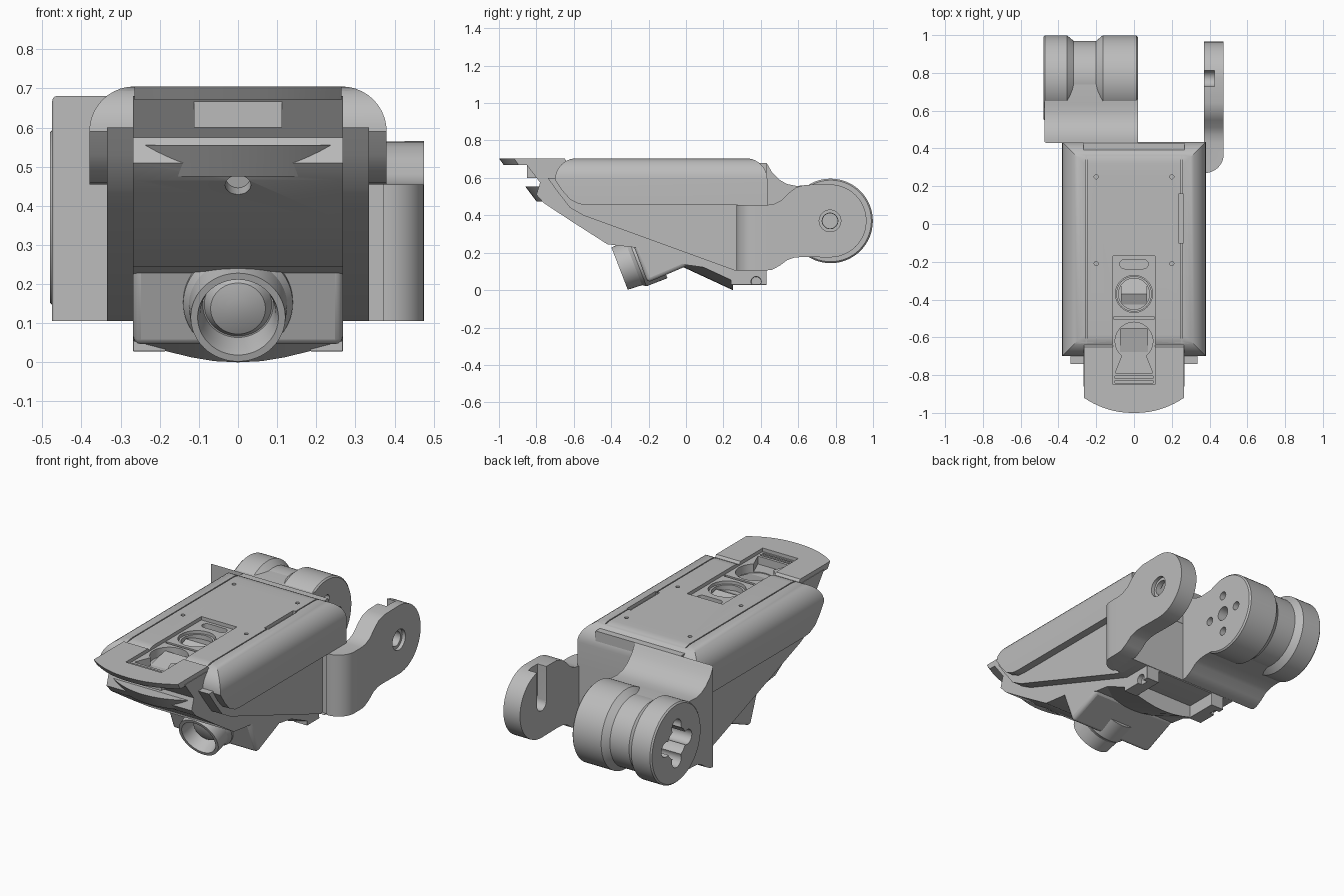
import bpy, bmesh
from math import sin, cos, pi, radians
from mathutils import Vector

if "Cube" in bpy.data.objects:
    bpy.data.objects.remove(bpy.data.objects["Cube"])

grey = bpy.data.materials.new("plain grey")
grey.use_nodes = True
grey.diffuse_color = (0.5, 0.5, 0.5, 1)
grey.node_tree.nodes["Principled BSDF"].inputs["Base Color"].default_value = (0.5, 0.5, 0.5, 1)


def finish(name, bm):
    bmesh.ops.recalc_face_normals(bm, faces=bm.faces)
    mesh = bpy.data.meshes.new(name)
    bm.to_mesh(mesh)
    bm.free()
    mesh.materials.append(grey)
    ob = bpy.data.objects.new(name, mesh)
    bpy.context.collection.objects.link(ob)
    return ob


def prism(name, profile, a, b, axis="x", round_if=None, radius=0.1, shift=None):
    """Extrude a 2D profile along an axis; optionally round chosen edges."""
    place = {"x": lambda p, t: (t, p[0], p[1]),
             "y": lambda p, t: (p[0], t, p[1]),
             "z": lambda p, t: (p[0], p[1], t)}[axis]
    bm = bmesh.new()
    ends = [[bm.verts.new(place(p, t)) for p in profile] for t in (a, b)]
    n = len(profile)
    for ring in ends:
        bm.faces.new(ring)
    for i in range(n):
        j = (i + 1) % n
        bm.faces.new((ends[0][i], ends[0][j], ends[1][j], ends[1][i]))
    if shift:
        bmesh.ops.translate(bm, verts=ends[0], vec=shift)
    bmesh.ops.recalc_face_normals(bm, faces=bm.faces)
    if round_if:
        edges = [e for e in bm.edges if all(round_if(v.co) for v in e.verts)]
        bmesh.ops.bevel(bm, geom=edges, offset=radius, segments=10, profile=0.5,
                        affect="EDGES", clamp_overlap=True)
    return finish(name, bm)


def box(name, x, y, z):
    return prism(name, [(y[0], z[0]), (y[1], z[0]), (y[1], z[1]), (y[0], z[1])], *x)


def lathe(name, profile, origin, direction, sides=48):
    """Solid of revolution from (distance along axis, radius) pairs."""
    bm = bmesh.new()
    turn = Vector(direction).to_track_quat("Z", "Y")
    rings = [[bm.verts.new(turn @ Vector((r * cos(2 * pi * k / sides), r * sin(2 * pi * k / sides), d))
                           + Vector(origin)) for k in range(sides)] for d, r in profile]
    bm.faces.new(rings[0])
    bm.faces.new(rings[-1])
    for low, high in zip(rings, rings[1:]):
        for k in range(sides):
            m = (k + 1) % sides
            bm.faces.new((low[k], low[m], high[m], high[k]))
    return finish(name, bm)


def rod(origin, direction, radius, length, sides=24):
    return lathe("cutter", [(0, radius), (length, radius)], origin, direction, sides)


def cut(target, *cutters):
    for c in cutters:
        mod = target.modifiers.new("cut", "BOOLEAN")
        mod.operation, mod.solver, mod.object = "DIFFERENCE", "EXACT", c
        bpy.context.view_layer.objects.active = target
        bpy.ops.object.modifier_apply(modifier=mod.name)
        bpy.data.objects.remove(c)


def soften(ob, width):
    mod = ob.modifiers.new("soft edges", "BEVEL")
    mod.width, mod.segments, mod.limit_method = width, 3, "ANGLE"
    mod.angle_limit = radians(40)


def arc(cx, cy, r, start, end, n=24):
    return [(cx + r * cos(radians(start + (end - start) * i / n)),
             cy + r * sin(radians(start + (end - start) * i / n))) for i in range(n + 1)]


# Upper cover with big rounded shoulders
cover = prism("upper_cover",
              [(-0.7, 0.705), (-0.7, 0.59), (-0.66, 0.53), (-0.62, 0.485), (-0.57, 0.46),
               (-0.52, 0.455), (0.435, 0.455), (0.435, 0.705)], -0.38, 0.38,
              round_if=lambda c: abs(c.x) > 0.37 and c.z > 0.7, radius=0.119)

# Wedge shaped side housing
prism("side_housing",
      [(-0.74, 0.6), (-0.69, 0.53), (-0.62, 0.44), (-0.55, 0.40), (0.26, 0.105),
       (0.433, 0.105), (0.433, 0.5), (-0.6, 0.6)], -0.335, 0.335)

# Central body with the sloping front
body = prism("central_body",
             [(-0.86, 0.68), (-0.78, 0.575), (-0.8, 0.51), (-0.76, 0.465), (-0.6, 0.36),
              (-0.42, 0.245), (-0.25, 0.225), (0.0, 0.135), (0.25, 0.1), (0.43, 0.1),
              (0.43, 0.68)], -0.268, 0.268)
cut(body, rod((0, -0.85, 0.42), (0, 1, 0.3), 0.033, 0.2))

# Nose lip with curved front edge, and the bumper below it
lip = prism("nose_lip",
            [(0.265, -0.65)] + [(0.265 * x / 10, -1.0 + 0.08 * (abs(x) / 10) ** 2.2)
                                for x in range(10, -11, -1)] + [(-0.265, -0.65)],
            0.67, 0.705, "z", shift=(0, 0.025, 0))
bumper = prism("front_bumper",
               [(0.262, -0.6)] + [(0.262 * x / 10, -0.86 + 0.09 * (x / 10) ** 2)
                                  for x in range(10, -11, -1)] + [(-0.262, -0.6)],
               0.475, 0.555, "z", shift=(0, 0.06, 0))
cut(bumper, rod((0, -0.9, 0.405), (0, 1, 0.3), 0.033, 0.2))

# Window opening in the top, cut through cover, lip and body
for part in (cover, lip, body):
    cut(part, box("cutter", (-0.112, 0.112), (-0.85, -0.17), (0.635, 0.8)))

# Panel seams, screw holes and the long grip slot
for x in (-0.253, 0.253):
    cut(cover, box("cutter", (x - 0.003, x + 0.003), (-0.72, 0.41), (0.695, 0.72)))
cut(cover, box("cutter", (-0.253, 0.253), (0.405, 0.411), (0.695, 0.72)),
    box("cutter", (0.235, 0.262), (-0.1, 0.16), (0.685, 0.72)))
for x in (-0.2, 0.2):
    for y in (-0.21, 0.25):
        cut(cover, rod((x, y, 0.66), (0, 0, 1), 0.011, 0.1, 16))

# Sensor tray inside the window with two wells, a vent slot and louvres
tray = box("sensor_tray", (-0.112, 0.112), (-0.85, -0.17), (0.6, 0.685))
cut(tray, rod((0, -0.37, 0.625), (0, 0, 1), 0.098, 0.1, 48),
    rod((0, -0.62, 0.625), (0, 0, 1), 0.1, 0.1, 48),
    prism("cutter", [(-0.06, -0.69), (0.06, -0.69), (0.1, -0.79), (-0.1, -0.79)], 0.64, 0.75, "z"),
    box("cutter", (-0.105, 0.105), (-0.505, -0.49), (0.66, 0.75)),
    prism("cutter", arc(0.05, -0.212, 0.025, -90, 90, 10) + arc(-0.05, -0.212, 0.025, 90, 270, 10),
          0.65, 0.75, "z"))
for y in (-0.812, -0.835):
    cut(tray, box("cutter", (-0.1, 0.1), (y - 0.006, y + 0.006), (0.66, 0.75)))
ring = lathe("sensor_ring", [(0, 0.094), (0.04, 0.094)], (0, -0.37, 0.63), (0, 0, 1))
cut(ring, rod((0, -0.37, 0.64), (0, 0, 1), 0.082, 0.1, 48))
prism("tilted_mirror", [(-0.45, 0.63), (-0.29, 0.63), (-0.29, 0.645), (-0.37, 0.665)], -0.07, 0.07)
prism("sloped_mirror", [(-0.7, 0.63), (-0.55, 0.63), (-0.55, 0.665)], -0.075, 0.075)

# Chin block carrying the lens tube
chin = prism("chin_block", [(-0.285, 0.25), (-0.205, 0.04), (0.01, 0.132), (0.0, 0.25)], -0.268, 0.268)
soften(chin, 0.02)
aim = Vector((0, 0.93, 0.36)).normalized()
mouth = Vector((0, -0.355, 0.115))
tube = lathe("lens_tube", [(0, 0.121), (0.08, 0.126), (0.1, 0.14), (0.22, 0.14)], mouth, aim, 64)
cut(tube, lathe("cutter", [(-0.02, 0.108), (0.03, 0.096), (0.09, 0.09)], mouth, aim, 64))
lathe("lens_glass", [(0.05, 0.03), (0.062, 0.07), (0.1, 0.092)], mouth, aim, 64)

# Curved belly and the two rear lugs
prism("belly", [(0.268, 0.16), (0.268, 0.05), (0.19, 0.03), (0.12, 0.013), (0.06, 0.003), (0, 0),
                (-0.06, 0.003), (-0.12, 0.013), (-0.19, 0.03), (-0.268, 0.05), (-0.268, 0.16)],
      -0.02, 0.25, "y", shift=(0, 0, 0.125))
for s in (-1, 1):
    lug = box("rear_lug", sorted((s * 0.185, s * 0.268)), (0.24, 0.43), (0.028, 0.12))
    cut(lug, rod((s * 0.3, 0.375, 0.045), (-s, 0, 0), 0.027, 0.06))
    soften(lug, 0.012)

# Thin hinge arm with through hole and inner slot
hy, hz = 0.77, 0.37
lower = [(0.43, 0.105), (0.46, 0.109), (0.5, 0.13), (0.54, 0.16), (0.58, 0.174), (0.62, 0.177)]
thin = prism("thin_hinge_arm",
             [(0.27, 0.105)] + lower + arc(hy, hz, 0.195, -90, 90)
             + [(0.64, 0.563), (0.59, 0.55), (0.55, 0.52), (0.51, 0.48), (0.47, 0.46),
                (0.43, 0.455), (0.27, 0.455)], 0.37, 0.475,
             round_if=lambda c: c.x > 0.47 and c.y < 0.28, radius=0.1)
cut(thin, rod((0.3, hy, hz), (1, 0, 0), 0.042, 0.3, 32),
    rod((0.455, hy, hz), (1, 0, 0), 0.058, 0.1, 32),
    box("cutter", (0.3, 0.425), (hy - 0.042, hy + 0.042), (hz, 0.7)))
box("thin_arm_root", (0.32, 0.38), (0.28, 0.433), (0.105, 0.455))

# Wide hinge arm with a grooved barrel
upper = [(0.64, 0.56), (0.59, 0.557), (0.54, 0.567), (0.5, 0.59), (0.46, 0.63), (0.44, 0.665), (0.43, 0.68)]
wide = prism("wide_hinge_arm", lower + arc(hy, hz, 0.195, -90, 90) + upper, -0.475, 0.02,
             round_if=lambda c: c.x < -0.47 and c.y < 0.431, radius=0.09)
barrel = lathe("hinge_barrel",
               [(0, 0.218), (0.008, 0.226), (0.125, 0.226), (0.16, 0.197), (0.28, 0.197),
                (0.315, 0.226), (0.492, 0.226), (0.5, 0.218)], (-0.48, hy + 0.003, hz), (1, 0, 0), 64)

# Clover pocket on one end, bolt circle on the other
for part in (wide, barrel):
    cut(part, rod((-0.55, hy, hz), (1, 0, 0), 0.085, 0.2, 32), rod((-0.1, hy, hz), (1, 0, 0), 0.04, 0.3))
    for k in range(4):
        dy, dz = cos(k * pi / 2), sin(k * pi / 2)
        cut(part, rod((-0.55, hy + 0.095 * dy, hz + 0.095 * dz), (1, 0, 0), 0.042, 0.2),
            rod((-0.06, hy + 0.11 * dy, hz + 0.11 * dz), (1, 0, 0), 0.024, 0.2))

# Smooth the round surfaces and keep the edges crisp
bpy.ops.object.select_all(action="DESELECT")
for ob in bpy.context.scene.objects:
    if ob.type == "MESH":
        ob.select_set(True)
        bpy.context.view_layer.objects.active = ob
bpy.ops.object.shade_smooth_by_angle(angle=radians(30))
